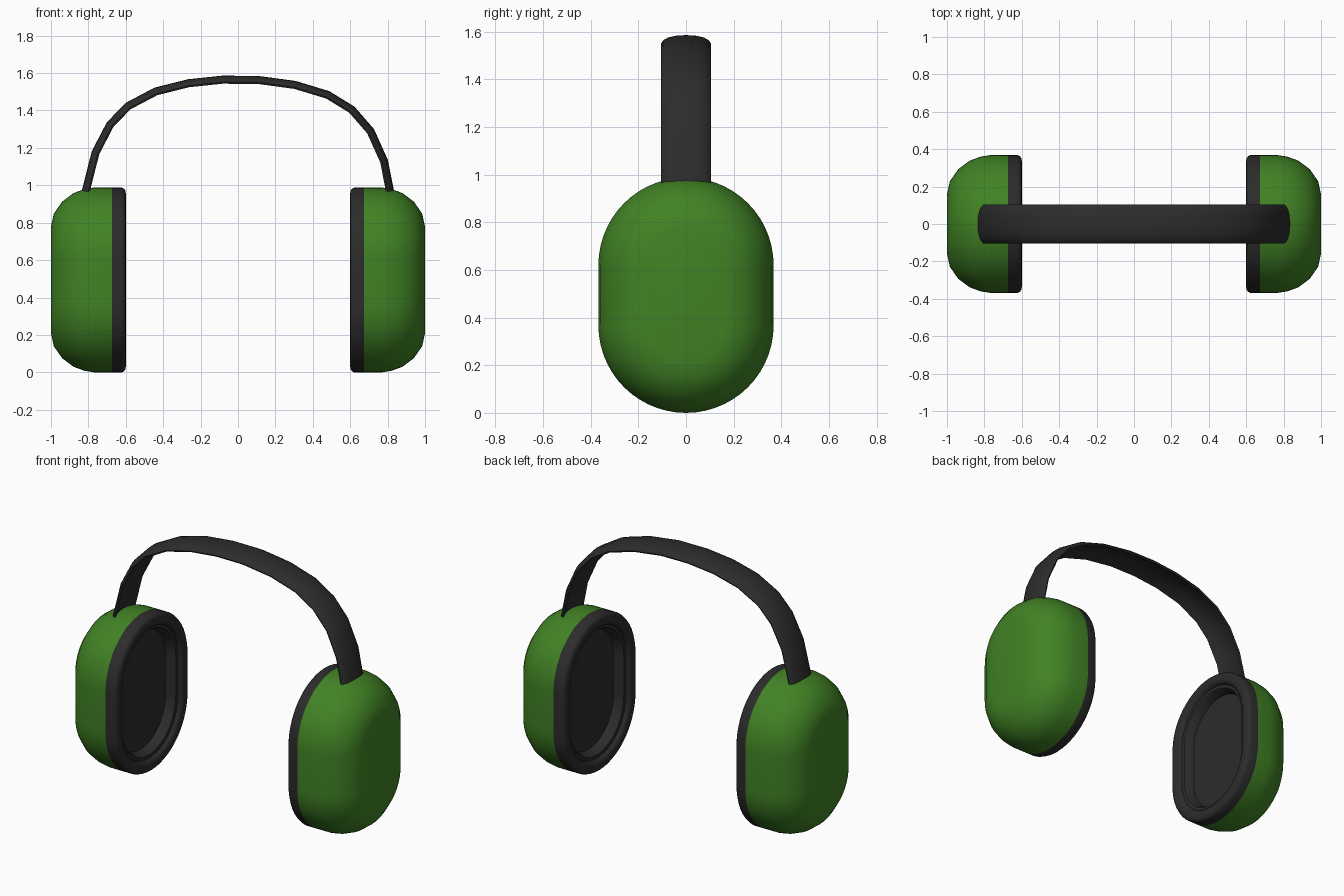
import bpy, bmesh, math
from mathutils import Vector

if "Cube" in bpy.data.objects:
    bpy.data.objects.remove(bpy.data.objects["Cube"])

RADIUS, HALF_STRAIGHT, MID_Z = 0.368, 0.126, 0.494


def material(name, color):
    m = bpy.data.materials.new(name)
    m.diffuse_color = color
    m.use_nodes = True
    m.node_tree.nodes["Principled BSDF"].inputs["Base Color"].default_value = m.diffuse_color
    return m


green = material("green", (0.052, 0.225, 0.018, 1))
dark = material("dark", (0.025, 0.025, 0.025, 1))


def loft(name, rings, mat, cap_start, cap_end, mirror=False, angle=40):
    """Skin a list of closed rings with quads."""
    bm = bmesh.new()
    loops = [[bm.verts.new(p) for p in ring] for ring in rings]
    n = len(loops[0])
    for a, b in zip(loops, loops[1:]):
        for i in range(n):
            j = (i + 1) % n
            bm.faces.new((a[i], a[j], b[j], b[i]))
    if cap_start:
        bm.faces.new(loops[0][::-1])
    if cap_end:
        bm.faces.new(loops[-1])
    bmesh.ops.recalc_face_normals(bm, faces=bm.faces)
    mesh = bpy.data.meshes.new(name)
    bm.to_mesh(mesh)
    bm.free()
    mesh.materials.append(mat)
    obj = bpy.data.objects.new(name, mesh)
    bpy.context.collection.objects.link(obj)
    bpy.ops.object.select_all(action='DESELECT')
    obj.select_set(True)
    bpy.context.view_layer.objects.active = obj
    bpy.ops.object.shade_smooth_by_angle(angle=math.radians(angle))
    if mirror:
        obj.modifiers.new("Mirror", 'MIRROR').use_axis[0] = True
    return obj


def stadium(x, inset, steps=28):
    """Upright pill outline in the y-z plane."""
    r = RADIUS - inset
    pts = []
    for side in (1, -1):
        for i in range(steps + 1):
            a = math.pi * i / steps + (0 if side == 1 else math.pi)
            pts.append((x, r * math.cos(a), MID_Z + side * HALF_STRAIGHT + r * math.sin(a)))
    return pts


# Green outer shells: (x, inset) profile
shell = [(0.675, 0), (0.77, 0), (0.82, 0.008), (0.88, 0.03),
         (0.94, 0.075), (0.985, 0.14), (1.0, 0.21)]
loft("ear_cup_shell", [stadium(*p) for p in shell], green, False, True, mirror=True)

# Dark cushions: rounded rim, small step, then a shallow hollow with a flat floor
cushion = [(0.676, 0), (0.622, 0), (0.61, 0.006), (0.602, 0.016), (0.6, 0.03),
           (0.6, 0.05), (0.603, 0.063), (0.612, 0.074), (0.625, 0.078),
           (0.627, 0.098), (0.64, 0.108), (0.685, 0.118)]
loft("ear_cushion", [stadium(*p) for p in cushion], dark, False, True, mirror=True)

# Headband: crowned strip swept along an arch
path = [Vector((x, 0, z)) for x, z in (
    (-0.82, 0.95), (-0.763, 1.175), (-0.685, 1.325), (-0.588, 1.425),
    (-0.44, 1.503), (-0.265, 1.547), (-0.085, 1.566), (0.105, 1.565),
    (0.305, 1.538), (0.48, 1.485), (0.61, 1.405), (0.71, 1.29),
    (0.782, 1.13), (0.818, 0.95))]
section = [(-0.1, -0.023), (-0.105, -0.014), (-0.094, -0.001), (-0.075, 0.01),
           (-0.04, 0.018), (0, 0.02), (0.04, 0.018), (0.075, 0.01),
           (0.094, -0.001), (0.105, -0.014), (0.1, -0.023), (0.09, -0.021),
           (0.07, -0.009), (0, -0.003), (-0.07, -0.009), (-0.09, -0.021)]
rings = []
for i, p in enumerate(path):
    t = (path[min(i + 1, len(path) - 1)] - path[max(i - 1, 0)]).normalized()
    normal = Vector((-t.z, 0, t.x))
    rings.append([p + normal * h + Vector((0, w, 0)) for w, h in section])
loft("headband", rings, dark, True, True, angle=50)
